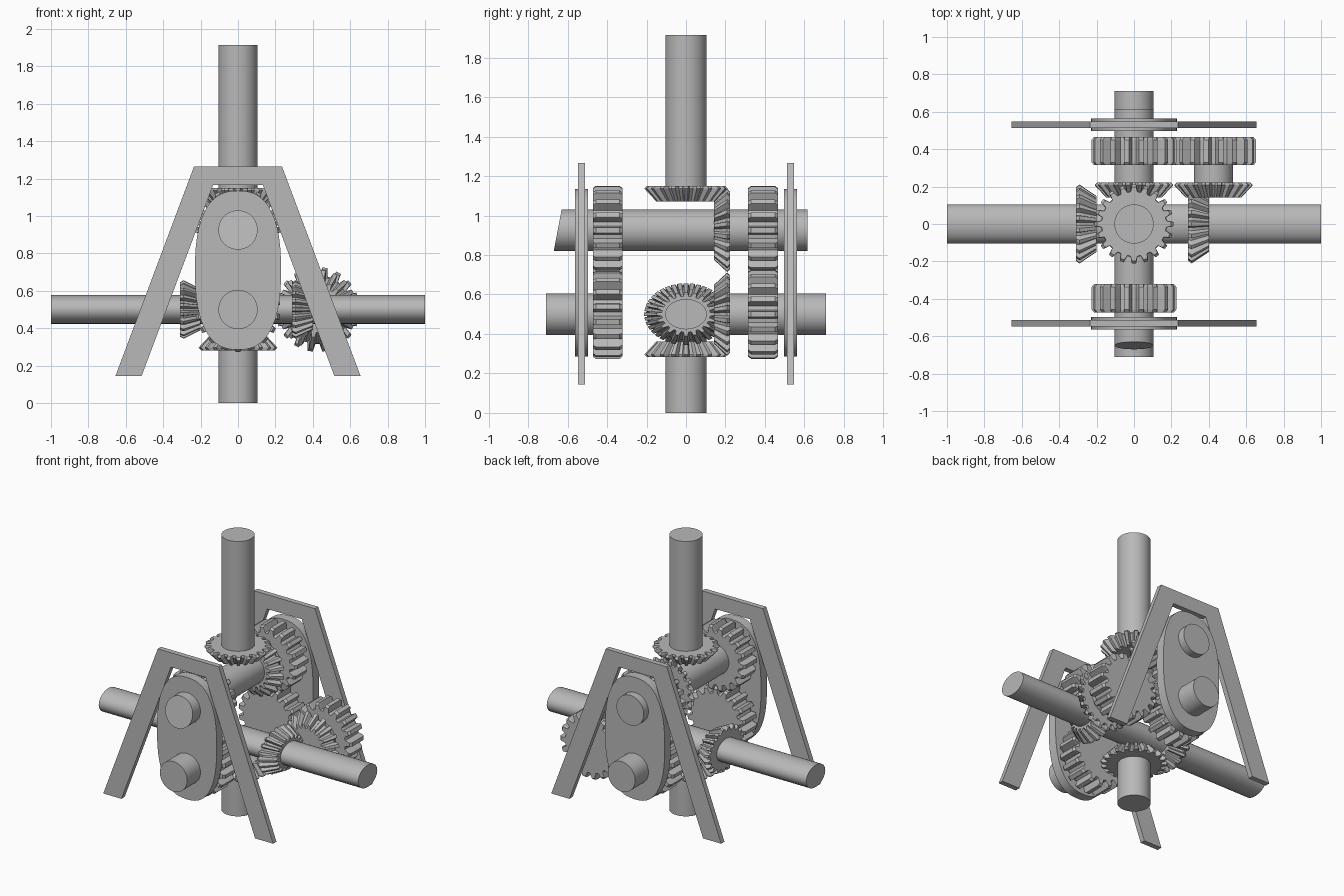
import bpy, bmesh, math
from mathutils import Matrix, Vector

if "Cube" in bpy.data.objects:
    bpy.data.objects.remove(bpy.data.objects["Cube"])

steel = bpy.data.materials.new("grey_steel")
steel.diffuse_color = (0.48, 0.48, 0.48, 1)
steel.use_nodes = True
steel.node_tree.nodes["Principled BSDF"].inputs["Base Color"].default_value = steel.diffuse_color

# Rotations taking local z onto each world axis
AXIS = {"x": Matrix.Rotation(math.pi / 2, 4, "Y"),
        "y": Matrix.Rotation(-math.pi / 2, 4, "X"),
        "z": Matrix.Identity(4)}


def finish(name, bm, matrix=None, smooth=False):
    if matrix:
        bm.transform(matrix)
    bmesh.ops.recalc_face_normals(bm, faces=bm.faces)
    mesh = bpy.data.meshes.new(name)
    bm.to_mesh(mesh)
    bm.free()
    mesh.materials.append(steel)
    ob = bpy.data.objects.new(name, mesh)
    bpy.context.collection.objects.link(ob)
    if smooth:
        bpy.ops.object.select_all(action="DESELECT")
        ob.select_set(True)
        bpy.context.view_layer.objects.active = ob
        bpy.ops.object.shade_smooth_by_angle(angle=math.radians(35))
    return ob


def shaft(name, axis, start, end, at=(0, 0, 0), radius=0.105, flat=1.0, slant=0.0):
    """Cylinder along an axis; flat squashes it in z, slant tilts its start cap."""
    bm = bmesh.new()
    bmesh.ops.create_cone(bm, cap_ends=True, segments=48, radius1=radius,
                          radius2=radius, depth=end - start)
    for v in bm.verts:
        low = v.co.z < 0
        v.co.z += (start + end) / 2
        if low:
            v.co.z -= slant * v.co.y
    m = Matrix.Translation(at) @ Matrix.Diagonal((1, 1, flat, 1)) @ AXIS[axis]
    return finish(name, bm, m, True)


def gear(name, axis, at, teeth, rings, phase=0.0, flat=1.0):
    """Toothed wheel from rings of (position along axis, root radius, tip radius)."""
    bm = bmesh.new()
    loops = []
    for h, root, tip in rings:
        loop = []
        for t in range(teeth):
            for offset, r in ((-0.34, root), (-0.17, tip), (0.17, tip), (0.34, root)):
                a = 2 * math.pi * (t + phase + offset) / teeth
                loop.append(bm.verts.new((r * math.cos(a), r * math.sin(a), h)))
        loops.append(loop)
    n = teeth * 4
    for a, b in zip(loops, loops[1:]):
        for i in range(n):
            j = (i + 1) % n
            bm.faces.new((a[i], a[j], b[j], b[i]))
    for loop, ring in ((loops[0], rings[0]), (loops[-1], rings[-1])):
        hub = bm.verts.new((0, 0, ring[0]))
        for i in range(n):
            bm.faces.new((hub, loop[i], loop[(i + 1) % n]))
    m = Matrix.Translation(at) @ Matrix.Diagonal((1, 1, flat, 1)) @ AXIS[axis]
    return finish(name, bm, m)


def spur(name, at, phase):
    rings = [(-0.075, 0.18, 0.215), (-0.06, 0.184, 0.227),
             (0.06, 0.184, 0.227), (0.075, 0.18, 0.215)]
    return gear(name, "y", at, 18, rings, phase)


def bevel(name, axis, at, direction, depth=0.08, flat=1.0, phase=0.0):
    d = direction * depth
    rings = [(0, 0.172, 0.198), (0.17 * d, 0.176, 0.212), (d, 0.122, 0.15)]
    return gear(name, axis, at, 20, rings, phase, flat)


def slab(name, outline, y, thickness):
    """Flat plate in the xz plane, centred on y."""
    bm = bmesh.new()
    face = bm.faces.new([bm.verts.new((x, y - thickness / 2, z)) for x, z in outline])
    ext = bmesh.ops.extrude_face_region(bm, geom=[face])
    bmesh.ops.translate(bm, vec=Vector((0, thickness, 0)),
                        verts=[g for g in ext["geom"] if isinstance(g, bmesh.types.BMVert)])
    return finish(name, bm, smooth=True)


UP, LOW, SIDE = 0.925, 0.5, 0.425

# Shafts
shaft("top_post", "z", 1.14, 1.915)
shaft("bottom_post", "z", 0, 0.29)
shaft("cross_shaft", "x", -1, 1, (0, 0, LOW), flat=0.73)
shaft("upper_shaft", "y", -0.65, 0.615, (0, 0, UP), slant=0.19)
shaft("front_lower_shaft", "y", -0.71, -0.35, (0, 0, LOW))
shaft("back_lower_shaft", "y", 0.35, 0.71, (0, 0, LOW))
shaft("idler_shaft", "y", 0.2, 0.35, (SIDE, 0, LOW))

# Spur gears
for side, y in (("front", -0.397), ("back", 0.39)):
    spur(side + "_upper_gear", (0, y, UP), 0)
    spur(side + "_lower_gear", (0, y, LOW), 0.5)
spur("idler_gear", (SIDE, 0.39, LOW), 0)

# Bevel gears, wide end first
bevel("top_bevel_gear", "z", (0, 0, 1.15), -1)
bevel("bottom_bevel_gear", "z", (0, 0, 0.282), 1)
bevel("upper_bevel_gear", "y", (0, 0.222, UP), -1, phase=0.5)
bevel("idler_bevel_gear", "y", (SIDE, 0.222, LOW), -1, phase=0.5)
bevel("left_bevel_gear", "x", (-0.31, 0, LOW), 1, 0.11, 0.74, 0.5)
bevel("right_bevel_gear", "x", (0.29, 0, LOW), 1, 0.11, 0.74)

# Rounded bearing plates and A-shaped stands
oval = []
for i in range(64):
    a = 2 * math.pi * i / 64
    c, s = math.cos(a), math.sin(a)
    oval.append((0.23 * math.copysign(abs(c) ** 0.8, c),
                 0.71 + 0.425 * math.copysign(abs(s) ** 0.8, s)))
half = [(0.235, 1.265), (0.655, 0.145), (0.515, 0.145), (0.133, 1.165)]
stand = half + [(-x, z) for x, z in reversed(half)]
for side, s in (("front", -1), ("back", 1)):
    slab(side + "_bearing_plate", oval, s * 0.53, 0.066)
    slab(side + "_stand", stand, s * 0.53, 0.036)
